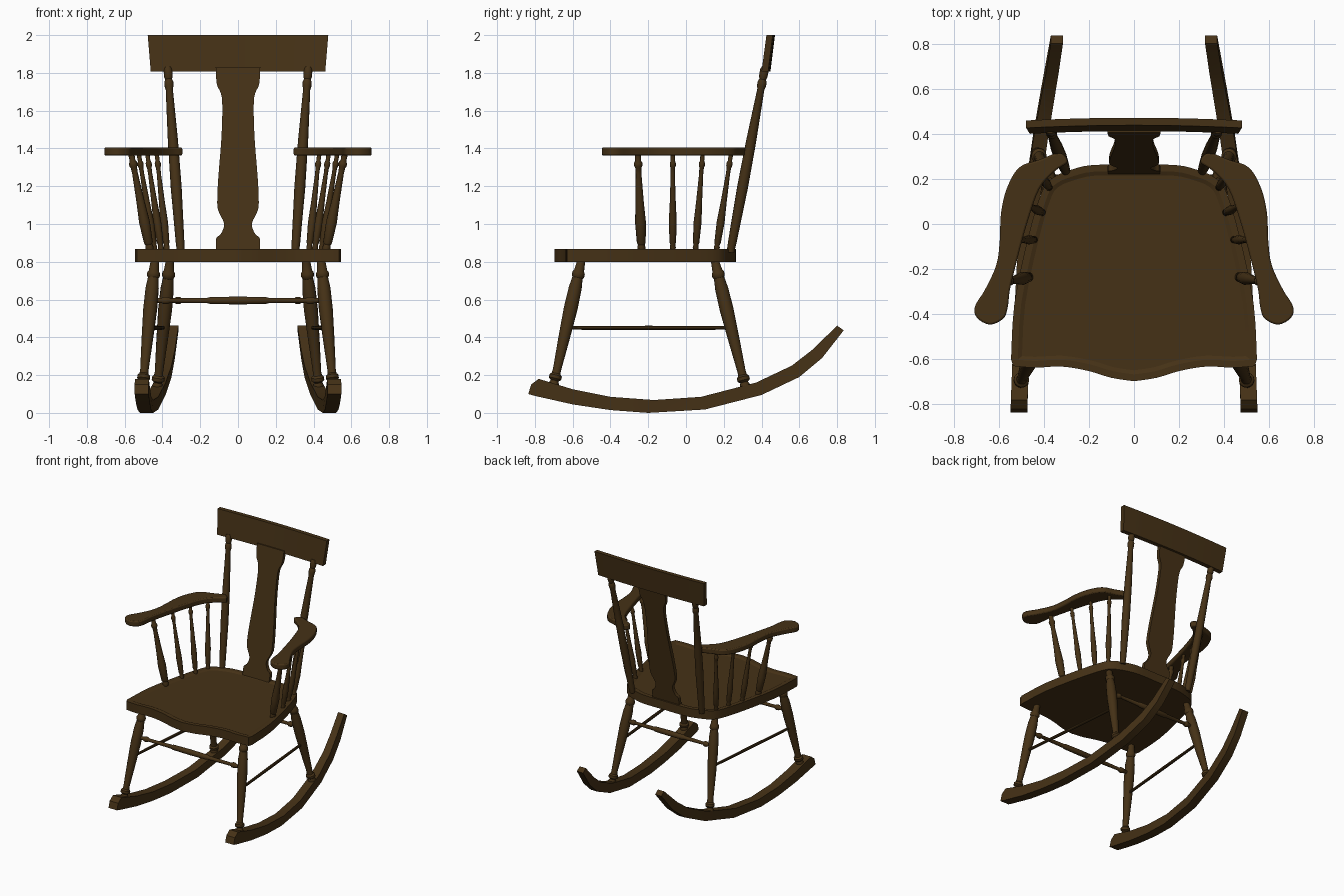
import bpy, bmesh, math
from mathutils import Vector

if "Cube" in bpy.data.objects:
    bpy.data.objects.remove(bpy.data.objects["Cube"])

wood = bpy.data.materials.new("dark brown wood")
wood.diffuse_color = (0.06, 0.031, 0.008, 1)
wood.use_nodes = True
wood.node_tree.nodes["Principled BSDF"].inputs["Base Color"].default_value = wood.diffuse_color


def finish(name, bm, bevel=0, angle=35):
    bmesh.ops.recalc_face_normals(bm, faces=bm.faces)
    me = bpy.data.meshes.new(name)
    bm.to_mesh(me)
    bm.free()
    me.materials.append(wood)
    ob = bpy.data.objects.new(name, me)
    bpy.context.collection.objects.link(ob)
    if bevel:
        m = ob.modifiers.new("soft edges", 'BEVEL')
        m.width, m.segments, m.limit_method = bevel, 2, 'ANGLE'
        m.angle_limit = math.radians(50)
    bpy.ops.object.select_all(action='DESELECT')
    ob.select_set(True)
    bpy.context.view_layer.objects.active = ob
    bpy.ops.object.shade_smooth_by_angle(angle=math.radians(angle))
    return ob


def loft(name, rings, **kw):
    # skin a list of closed cross-sections and cap both ends
    bm = bmesh.new()
    vs = [[bm.verts.new(p) for p in r] for r in rings]
    n = len(vs[0])
    for a, b in zip(vs, vs[1:]):
        for i in range(n):
            bm.faces.new((a[i], a[(i + 1) % n], b[(i + 1) % n], b[i]))
    bm.faces.new(vs[0][::-1])
    bm.faces.new(vs[-1])
    return finish(name, bm, **kw)


def turned(name, p0, p1, profile, sides=14):
    # lathe-turned stick between two points; profile = (fraction, radius)
    p0, p1 = Vector(p0), Vector(p1)
    d = p1 - p0
    q = d.to_track_quat('Z', 'Y')
    ring = [Vector((math.cos(a), math.sin(a), 0))
            for a in (2 * math.pi * i / sides for i in range(sides))]
    return loft(name, [[p0 + d * t + q @ (v * r) for v in ring] for t, r in profile])


def smooth(pts, closed=True, k=4):
    # Catmull-Rom curve through 2D points
    n, out = len(pts), []
    P = [Vector(p) for p in pts]
    get = (lambda i: P[i % n]) if closed else (lambda i: P[max(0, min(n - 1, i))])
    for i in range(n if closed else n - 1):
        a, b, c, d = (get(i + j) for j in (-1, 0, 1, 2))
        for s in range(k):
            t = s / k
            out.append(0.5 * (2 * b + (c - a) * t + (2 * a - 5 * b + 4 * c - d) * t * t
                              + (3 * b - a - 3 * c + d) * t ** 3))
    return out if closed else out + [P[-1]]


# seat: half outline mirrored, with a shallow dished top
half = smooth([(0, -.697), (.1, -.682), (.2, -.652), (.32, -.632), (.44, -.637), (.535, -.63)], False, 3)
half += smooth([(.545, -.60), (.53, -.35), (.47, -.06), (.41, .14), (.36, .205), (.28, .24),
                (.18, .262), (0, .262)], False, 3)
outline = [(p[0], p[1]) for p in half] + [(-p[0], p[1]) for p in half[-2:0:-1]]
bm = bmesh.new()
bot = [bm.verts.new((x, y, .80)) for x, y in outline]
top = [bm.verts.new((x, y, .868)) for x, y in outline]
for i in range(len(bot)):
    j = (i + 1) % len(bot)
    bm.faces.new((bot[i], bot[j], top[j], top[i]))
bm.faces.new(bot[::-1])
lid = bm.faces.new(top)
bm.normal_update()
bmesh.ops.inset_region(bm, faces=[lid], thickness=.03, use_even_offset=True)
bmesh.ops.inset_region(bm, faces=[lid], thickness=.018, depth=-.008, use_even_offset=True)
finish("seat", bm, angle=20)

# turned profiles
LEG = [(0, .026), (.03, .03), (.06, .021), (.075, .034), (.1, .034), (.115, .024), (.14, .022),
       (.4, .031), (.62, .037), (.78, .035), (.86, .028), (.875, .034), (.9, .034), (.915, .027), (1, .021)]
SPINDLE = [(0, .012), (.04, .016), (.07, .013), (.09, .017), (.3, .021), (.5, .016), (.8, .011),
           (.86, .012), (.88, .016), (.91, .016), (.93, .011), (1, .012)]
POST = [(0, .02), (.06, .023), (.35, .029), (.6, .027), (.88, .019), (.9, .024), (.92, .024), (.935, .018),
        (.95, .023), (.985, .023), (1, .018)]
CROSS = [(0, .012), (.06, .014), (.075, .02), (.095, .02), (.11, .012), (.33, .015), (.34, .019), (.5, .021),
         (.66, .019), (.67, .015), (.89, .012), (.905, .02), (.925, .02), (.94, .014), (1, .012)]

# rocker stations: lower edge (y, z), upper edge (y, z), centre x, half width
ROCKER = [((-.835, .10), (-.82, .15), .51, .037), ((-.80, .09), (-.78, .18), .509, .037),
          ((-.6, .045), (-.6, .125), .502, .037), ((-.4, .015), (-.4, .085), .495, .036),
          ((-.2, 0), (-.17, .068), .484, .035), ((.1, .018), (.08, .085), .456, .034),
          ((.4, .095), (.37, .16), .415, .032), ((.6, .19), (.56, .25), .382, .03),
          ((.72, .29), (.67, .335), .362, .028), ((.835, .437), (.80, .462), .342, .027)]

# arm outline seen from above
ARM = smooth([(.33, .315), (.42, .285), (.51, .25), (.565, .155), (.59, .045), (.595, -.07), (.61, -.18),
              (.66, -.29), (.705, -.365), (.697, -.415), (.64, -.446), (.58, -.42), (.56, -.37), (.55, -.29),
              (.52, -.165), (.475, 0), (.42, .155), (.35, .235), (.295, .275)])

# arm spindles: bottom (x, y), top (x, y), thickness factor
SPINDLES = [((.465, -.235), (.565, -.255), 1.4), ((.44, -.07), (.525, -.07), 1),
            ((.405, .05), (.48, .088), 1), ((.375, .16), (.43, .238), 1)]

for s, side in ((1, "right"), (-1, "left")):
    loft(side + "_rocker", [[(s * (x - w), *b), (s * (x + w), *b), (s * (x + w), *t), (s * (x - w), *t)]
                            for b, t, x, w in ROCKER], angle=25)
    turned(side + "_front_leg", (s * .505, -.705, .13), (s * .44, -.553, .81), LEG)
    turned(side + "_back_leg", (s * .428, .318, .12), (s * .36, .152, .81), LEG)
    turned(side + "_side_stretcher", (s * .474, -.63, .45), (s * .395, .235, .45),
           [(0, .01), (.5, .012), (1, .01)], 10)
    turned(side + "_back_post", (s * .303, .235, .85), (s * .372, .418, 1.83), POST)
    loft(side + "_arm", [[(s * p[0], p[1], z) for p in ARM] for z in (1.362, 1.405)], bevel=.008)
    for i, (b, t, f) in enumerate(SPINDLES):
        turned(f"{side}_arm_spindle_{i + 1}", (s * b[0], b[1], .855), (s * t[0], t[1], 1.37),
               [(u, r * f) for u, r in SPINDLE], 12)

# stretchers between the legs
turned("front_stretcher", (-.46, -.598, .595), (.46, -.598, .595), CROSS)
turned("back_stretcher", (-.38, .205, .595), (.38, .205, .595), CROSS)

# back splat: half widths by height, leaning back
SPLAT = smooth([(.86, .115), (.925, .115), (.945, .092), (1.0, .073), (1.06, .1), (1.11, .11), (1.25, .104),
                (1.45, .088), (1.62, .083), (1.69, .09), (1.74, .112), (1.83, .118)], False, 3)
rings = []
for z, w in SPLAT:
    y = .237 + (z - .87) * .19
    rings.append([(-w, y - .014, z), (w, y - .014, z), (w, y + .014, z), (-w, y + .014, z)])
loft("back_splat", rings, angle=25)

# crest rail: slightly bowed and leaning back, wider at the top
rings = []
for i in range(13):
    u = i / 6 - 1
    bow = .012 * (1 - u * u)
    rings.append([(u * .462, .40 + bow, 1.808), (u * .462, .435 + bow, 1.808),
                  (u * .478, .459 + bow, 2.0), (u * .478, .426 + bow, 2.0)])
loft("crest_rail", rings, angle=25)
